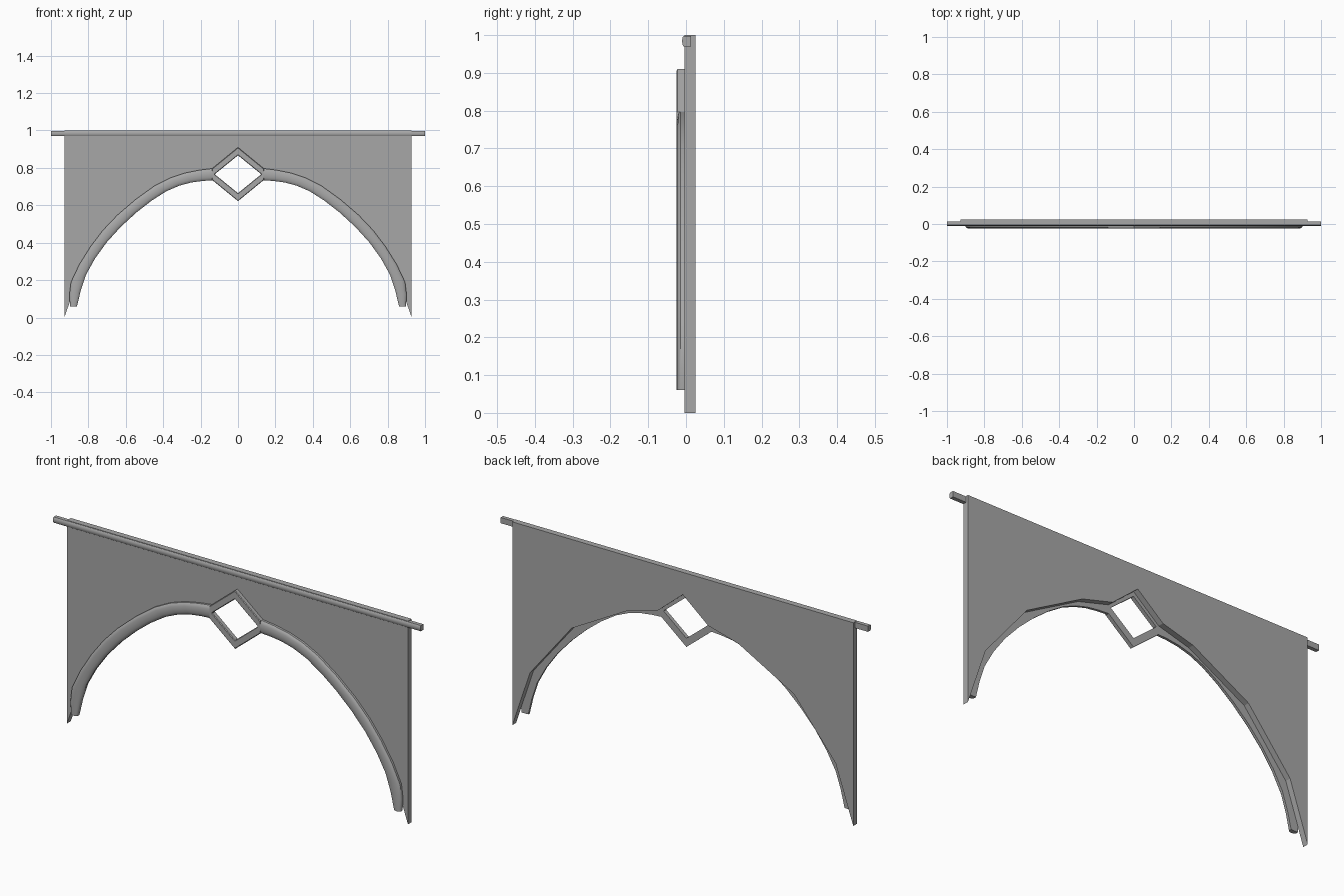
import bpy, bmesh
from mathutils import Vector

if "Cube" in bpy.data.objects:
    bpy.data.objects.remove(bpy.data.objects["Cube"])

# Mid grey used by every part
grey = bpy.data.materials.new("mid_grey")
grey.diffuse_color = (0.39, 0.39, 0.39, 1)
grey.use_nodes = True
grey.node_tree.nodes["Principled BSDF"].inputs["Base Color"].default_value = grey.diffuse_color


def finish(name, bm, smooth=None):
    bmesh.ops.recalc_face_normals(bm, faces=bm.faces)
    me = bpy.data.meshes.new(name)
    bm.to_mesh(me)
    bm.free()
    me.materials.append(grey)
    ob = bpy.data.objects.new(name, me)
    bpy.context.collection.objects.link(ob)
    if smooth:
        bpy.ops.object.select_all(action='DESELECT')
        ob.select_set(True)
        bpy.context.view_layer.objects.active = ob
        bpy.ops.object.shade_smooth_by_angle(angle=smooth)
    return ob


def loft(bm, rings, cap=True):
    # Skin closed rings of points into a solid or a closed loop
    vs = [[bm.verts.new(p) for p in r] for r in rings]
    pairs = list(zip(vs, vs[1:])) if cap else list(zip(vs, vs[1:] + vs[:1]))
    for a, b in pairs:
        for i in range(len(a)):
            j = (i + 1) % len(a)
            bm.faces.new((a[i], a[j], b[j], b[i]))
    if cap:
        bm.faces.new(vs[0])
        bm.faces.new(vs[-1])


def mirrored(half):
    # Complete a right-hand outline that starts and ends off or on the axis
    return half + [(-x, z) for x, z in reversed(half) if x > 0]


def smooth_path(pts, steps=2):
    # Catmull-Rom refinement of a coarse path
    p = [Vector(q) for q in pts]
    p = [p[0] * 2 - p[1]] + p + [p[-1] * 2 - p[-2]]
    out = []
    for a, b, c, d in zip(p, p[1:], p[2:], p[3:]):
        for k in range(steps):
            t = k / steps
            out.append(0.5 * (2 * b + (c - a) * t + (2 * a - 5 * b + 4 * c - d) * t * t
                              + (3 * b - a - 3 * c + d) * t ** 3))
    return out + [p[-2]]


# Flat spandrel panel with a faceted arch opening and a notch for the diamond
half = [(0.928, 1.0), (0.928, 0.0), (0.832, 0.283), (0.605, 0.563),
        (0.302, 0.73), (0.137, 0.775), (0, 0.89)]
outline = mirrored(half)
bm = bmesh.new()
loft(bm, [[(x, y, z) for x, z in outline] for y in (-0.004, 0.025)])
finish("arch_panel", bm)

# Top rail with softened front edge
section = [(0.013, 0.970), (-0.006, 0.970), (-0.009, 0.974), (-0.0105, 0.984),
           (-0.009, 0.994), (-0.006, 0.998), (0.013, 0.998)]
bm = bmesh.new()
loft(bm, [[(x, y, z) for y, z in section] for x in (-1, 1)])
finish("top_rail", bm, 0.7)

# Rounded arch moulding, one per side
outer = smooth_path([(0.898, 0.06), (0.893, 0.19), (0.787, 0.382), (0.645, 0.548),
                     (0.445, 0.705), (0.283, 0.773), (0.13, 0.798)])
inner = smooth_path([(0.861, 0.06), (0.813, 0.228), (0.702, 0.402), (0.545, 0.56),
                     (0.383, 0.675), (0.25, 0.722), (0.13, 0.734)])
moulding = [(0, -0.003), (0, -0.015), (0.08, -0.020), (0.25, -0.0235), (0.5, -0.025),
            (0.75, -0.0235), (0.92, -0.020), (1, -0.015), (1, -0.003)]
for side, name in ((1, "right_arch_moulding"), (-1, "left_arch_moulding")):
    rings = []
    for o, i in zip(outer, inner):
        ring = []
        for t, y in moulding:
            q = o.lerp(i, t)
            ring.append((side * q.x, y, q.y))
        rings.append(ring)
    bm = bmesh.new()
    loft(bm, rings)
    finish(name, bm, 0.7)

# Open diamond frame at the crown, clipped where the mouldings meet it
CZ = 0.766
frame = [(1, -0.003), (1, -0.022), (0.9, -0.025), (0.1, -0.025), (0, -0.022), (0, -0.003)]
out_pts = mirrored([(0, 0.144), (0.138, 0.031), (0.138, -0.031), (0, -0.144)])
in_pts = mirrored([(0, 0.101), (0.123, 0.001), (0.123, -0.001), (0, -0.101)])
bm = bmesh.new()
loft(bm, [[(i[0] + (o[0] - i[0]) * t, y, CZ + i[1] + (o[1] - i[1]) * t)
           for t, y in frame] for o, i in zip(out_pts, in_pts)], cap=False)
finish("diamond_frame", bm, 0.7)
